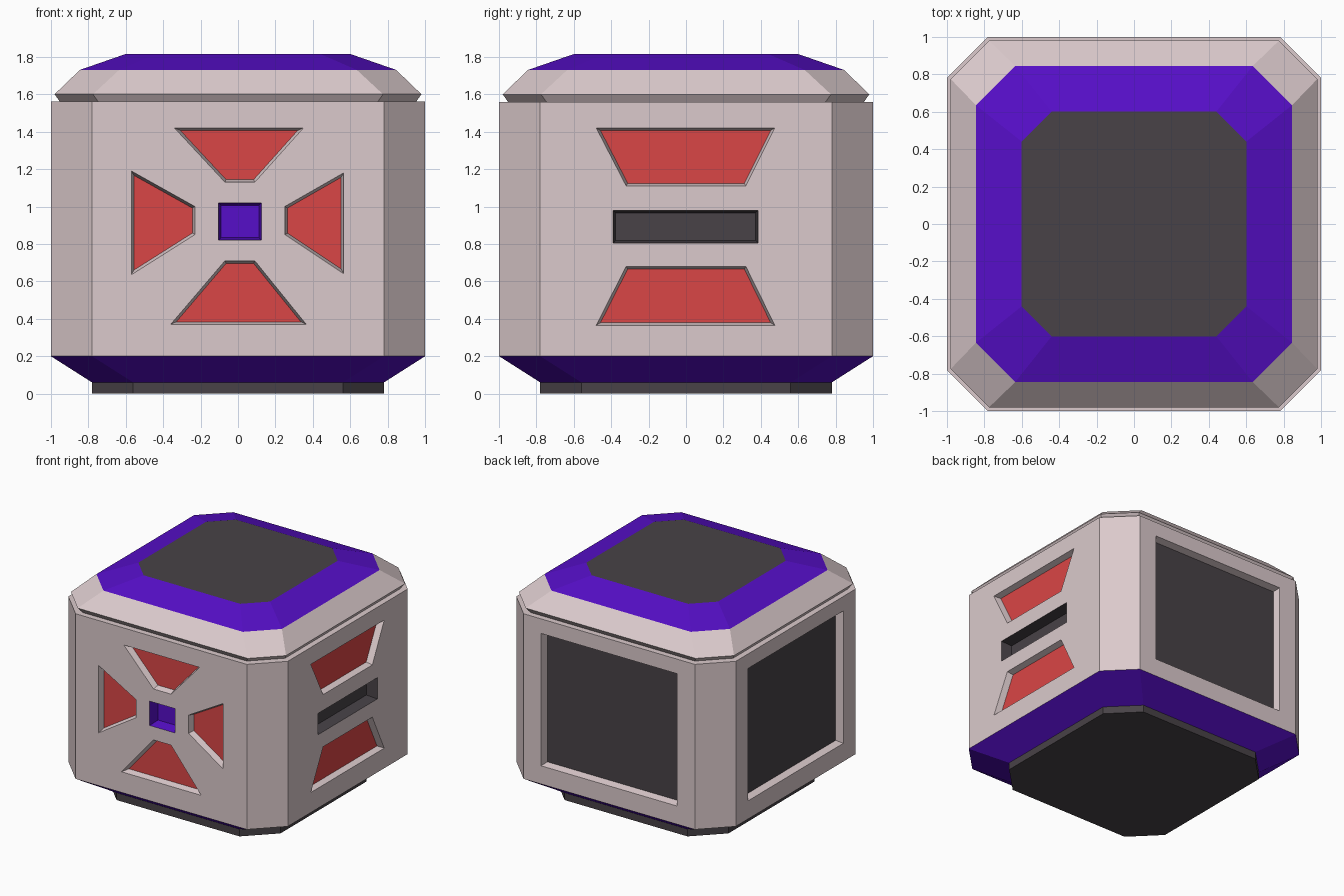
import bpy, bmesh
from mathutils import Vector

if "Cube" in bpy.data.objects:
    bpy.data.objects.remove(bpy.data.objects["Cube"])


def material(name, rgb):
    m = bpy.data.materials.new(name)
    lin = [((c / 255 + 0.055) / 1.055) ** 2.4 if c > 10 else c / 255 / 12.92 for c in rgb]
    m.diffuse_color = (*lin, 1)
    m.use_nodes = True
    m.node_tree.nodes["Principled BSDF"].inputs["Base Color"].default_value = m.diffuse_color
    return m


MATS = [material("pale_shell", (219, 202, 204)), material("dark_grey", (72, 66, 71)),
        material("purple", (86, 14, 200)), material("red", (218, 70, 70))]
SHELL, DARK, PURPLE, RED = range(4)


def finish(name, bm):
    bmesh.ops.remove_doubles(bm, verts=bm.verts, dist=1e-5)
    bmesh.ops.recalc_face_normals(bm, faces=bm.faces)
    me = bpy.data.meshes.new(name)
    bm.to_mesh(me)
    bm.free()
    for m in MATS:
        me.materials.append(m)
    ob = bpy.data.objects.new(name, me)
    bpy.context.collection.objects.link(ob)


def octagon(h, c, z):
    """Square of half width h with corners cut off at c."""
    return [(-c, -h, z), (c, -h, z), (h, -c, z), (h, c, z),
            (c, h, z), (-c, h, z), (-h, c, z), (-h, -c, z)]


def loft(name, rings, mats, cap_low, cap_high):
    bm = bmesh.new()
    loops = [[bm.verts.new(p) for p in octagon(*r)] for r in rings]
    for a, b, m in zip(loops, loops[1:], mats):
        for i in range(8):
            j = (i + 1) % 8
            bm.faces.new((a[i], a[j], b[j], b[i])).material_index = m
    bm.faces.new(loops[0]).material_index = cap_low
    bm.faces.new(loops[-1]).material_index = cap_high
    finish(name, bm)


def inset(pts, d):
    """Move every edge of a counter-clockwise convex outline inward by d."""
    out, n = [], len(pts)
    for i in range(n):
        p = Vector(pts[i])
        e1 = (p - Vector(pts[i - 1])).normalized()
        e2 = (Vector(pts[(i + 1) % n]) - p).normalized()
        n1, n2 = Vector((-e1.y, e1.x)), Vector((-e2.y, e2.x))
        out.append(tuple(p + (n1 + n2) * d / (1 + n1.dot(n2))))
    return out


def rect(u0, u1, z0, z1):
    return [(u0, z0), (u1, z0), (u1, z1), (u0, z1)]


def side(bm, place, holes):
    """Flat side with recesses. place maps (u, z, depth) to 3D."""
    def ring(pts, depth):
        return [bm.verts.new(place(u, z, depth)) for u, z in pts]

    def edges(vs):
        return [bm.edges.new((vs[i - 1], vs[i])) for i in range(len(vs))]

    border = edges(ring(rect(-C, C, Z0, Z1), 0))
    for pts, depth, wall, floor in holes:
        a, b = ring(pts, 0), ring(inset(pts, 0.014), depth)
        border += edges(a)
        for i in range(len(a)):
            bm.faces.new((a[i - 1], a[i], b[i], b[i - 1])).material_index = wall
        bm.faces.new(b).material_index = floor
    bmesh.ops.triangle_fill(bm, edges=border, use_beauty=True)


# body: cut-corner block with recessed sides
H, C, Z0, Z1 = 1.0, 0.78, 0.2, 1.56
front = [(p, 0.05, SHELL, RED) for p in (
    [(-0.07, 1.13), (0.09, 1.13), (0.35, 1.42), (-0.34, 1.42)],
    [(-0.36, 0.37), (0.365, 0.37), (0.09, 0.71), (-0.07, 0.71)],
    [(-0.57, 0.635), (-0.23, 0.85), (-0.23, 1.0), (-0.57, 1.19)],
    [(0.25, 0.85), (0.565, 0.64), (0.565, 1.18), (0.25, 1.0)])]
front.append((rect(-0.105, 0.125, 0.82, 1.02), 0.09, PURPLE, PURPLE))
right = [(p, 0.05, SHELL, RED) for p in (
    [(-0.32, 1.11), (0.32, 1.11), (0.475, 1.42), (-0.48, 1.42)],
    [(-0.48, 0.365), (0.475, 0.365), (0.32, 0.68), (-0.32, 0.68)])]
right.append((rect(-0.39, 0.385, 0.805, 0.98), 0.09, DARK, DARK))
panel = [(rect(-0.62, 0.62, 0.35, 1.44), 0.06, SHELL, DARK)]

body = bmesh.new()
side(body, lambda u, z, d: (u, -H + d, z), front)
side(body, lambda u, z, d: (H - d, u, z), right)
side(body, lambda u, z, d: (-u, H - d, z), panel)
side(body, lambda u, z, d: (-H + d, -u, z), panel)
low, high = octagon(H, C, Z0), octagon(H, C, Z1)
for i in (1, 3, 5, 7):
    j = (i + 1) % 8
    body.faces.new([body.verts.new(p) for p in (low[i], low[j], high[j], high[i])])
for cap in (low, high):
    body.faces.new([body.verts.new(p) for p in cap])
finish("body", body)

# lid: pale rim, purple slope, dark top
loft("lid", [(0.945, 0.74, 1.55), (0.98, 0.775, 1.6), (0.845, 0.635, 1.73), (0.6, 0.44, 1.815)],
     [SHELL, SHELL, PURPLE], SHELL, DARK)

# tapered skirt under the body, and the foot it stands on
loft("skirt", [(0.78, 0.56, 0.06), (H, C, Z0)], [PURPLE], PURPLE, PURPLE)
loft("foot", [(0.78, 0.56, 0), (0.78, 0.56, 0.06)], [DARK], DARK, DARK)
